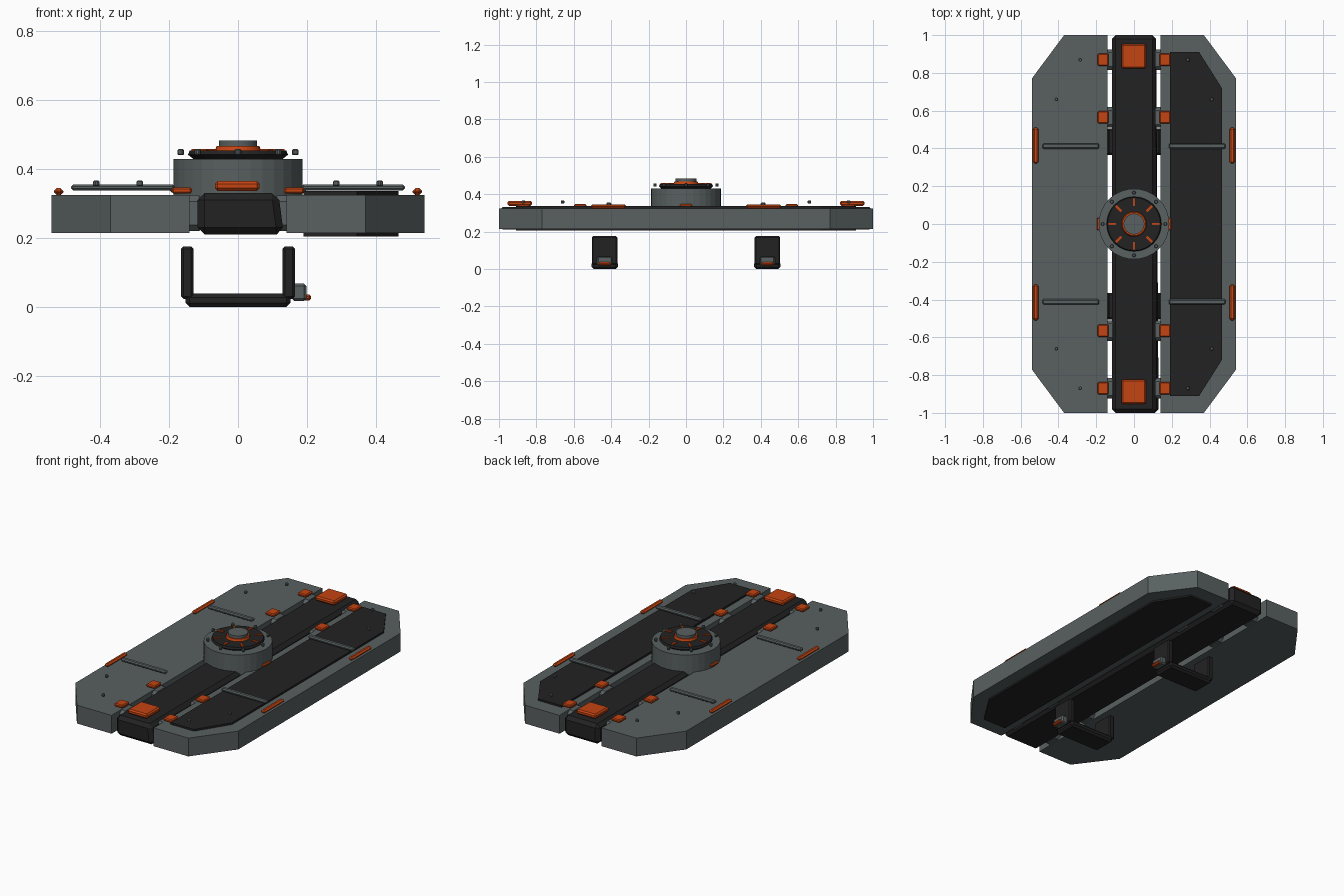
import bpy, bmesh, math
from mathutils import Matrix

cube = bpy.data.objects.get("Cube")
if cube:
    bpy.data.objects.remove(cube, do_unlink=True)


def material(name, rgb):
    m = bpy.data.materials.new(name)
    m.use_nodes = True
    m.diffuse_color = (*rgb, 1)
    m.node_tree.nodes["Principled BSDF"].inputs["Base Color"].default_value = (*rgb, 1)
    return m


GREY = material("slate grey", (0.1, 0.118, 0.118))
BLACK = material("matt black", (0.016, 0.016, 0.016))
ORANGE = material("safety orange", (0.56, 0.058, 0.006))


def finish(name, bm, mat, bevel=0, segments=1):
    bmesh.ops.recalc_face_normals(bm, faces=bm.faces)
    mesh = bpy.data.meshes.new(name)
    bm.to_mesh(mesh)
    bm.free()
    mesh.materials.append(mat)
    ob = bpy.data.objects.new(name, mesh)
    bpy.context.collection.objects.link(ob)
    if bevel:
        mod = ob.modifiers.new("Bevel", "BEVEL")
        mod.width = bevel
        mod.segments = segments
        mod.limit_method = "ANGLE"
    return ob


def box(name, centre, size, mat, bevel=0, turn=0):
    bm = bmesh.new()
    bmesh.ops.create_cube(bm, size=1)
    bmesh.ops.scale(bm, vec=size, verts=bm.verts)
    bm.transform(Matrix.Translation(centre) @ Matrix.Rotation(turn, 4, "Z"))
    return finish(name, bm, mat, bevel)


def disc(name, x, y, z0, z1, r0, r1, mat, sides=32, bevel=0):
    bm = bmesh.new()
    bmesh.ops.create_cone(bm, cap_ends=True, segments=sides, radius1=r0, radius2=r1,
                          depth=z1 - z0)
    bm.transform(Matrix.Translation((x, y, (z0 + z1) / 2)))
    return finish(name, bm, mat, bevel)


def slab(name, outline, z0, z1, mat, bevel=0):
    bm = bmesh.new()
    face = bm.faces.new([bm.verts.new((x, y, z0)) for x, y in outline])
    out = bmesh.ops.extrude_face_region(bm, geom=[face])
    top = [v for v in out["geom"] if isinstance(v, bmesh.types.BMVert)]
    bmesh.ops.translate(bm, vec=(0, 0, z1 - z0), verts=top)
    return finish(name, bm, mat, bevel)


def cut_corners(side, inner, outer, length, corner_x, corner_y):
    half = [(inner, length), (corner_x, length), (outer, corner_y)]
    pts = half + [(x, -y) for x, y in reversed(half)]
    return [(side * x, y) for x, y in pts]


# Central spine, with its lower front edge pushed slightly outward
bm = bmesh.new()
bmesh.ops.create_cube(bm, size=1)
bmesh.ops.scale(bm, vec=(0.234, 2, 0.12), verts=bm.verts)
bmesh.ops.translate(bm, vec=(0, 0, 0.271), verts=bm.verts)
for v in bm.verts:
    if v.co.x > 0 and v.co.y < 0 and v.co.z < 0.27:
        v.co.x += 0.016
finish("spine", bm, BLACK, 0.02)

# Side panels and the dark inlay through the left one
for side, word in ((1, "left"), (-1, "right")):
    slab(word + "_panel", cut_corners(side, 0.14, 0.541, 1, 0.37, 0.77), 0.215, 0.325, GREY)
slab("left_inlay", cut_corners(1, 0.19, 0.465, 0.91, 0.345, 0.72), 0.205, 0.336, BLACK)

# Fittings repeated on both sides and both ends
for side, word in ((1, "left"), (-1, "right")):
    for end, place in ((1, "rear"), (-1, "front")):
        tag = f"{word}_{place}_"
        box(tag + "rib", (side * 0.334, end * 0.412, 0.347), (0.3, 0.028, 0.018), GREY, 0.006)
        box(tag + "edge_strip", (side * 0.52, end * 0.415, 0.335), (0.028, 0.19, 0.02),
            ORANGE, 0.0085)
        for y in (0.87, 0.565):
            box(tag + "hinge", (side * 0.127, end * y, 0.272), (0.064, 0.11, 0.104), GREY, 0.018)
            box(tag + "hinge_cap", (side * 0.163, end * y, 0.338), (0.058, 0.066, 0.018),
                ORANGE, 0.005)
        for x, y in ((0.285, 0.87), (0.411, 0.66)):
            disc(tag + "panel_bolt", side * x, end * y, 0.351, 0.367, 0.01, 0.01, GREY, 10, 0.003)

# End latches and hanging brackets
for end, place in ((1, "rear"), (-1, "front")):
    box(place + "_latch", (-0.002, end * 0.889, 0.351), (0.13, 0.13, 0.028), ORANGE, 0.008)
    y = end * 0.435
    for side, word in ((1, "left"), (-1, "right")):
        box(f"{place}_bracket_{word}_arm", (side * 0.147, y, 0.1), (0.036, 0.136, 0.152),
            BLACK, 0.007)
    box(place + "_bracket_base", (0, y, 0.02), (0.304, 0.142, 0.04), BLACK, 0.012)
    box(place + "_buckle", (0.177, y, 0.043), (0.042, 0.08, 0.05), GREY, 0.007)
    box(place + "_buckle_tab", (0.2, y, 0.028), (0.024, 0.064, 0.018), ORANGE, 0.006)

# Central round hub
disc("hub_drum", 0, 0, 0.3, 0.43, 0.187, 0.187, GREY)
disc("hub_step", 0, 0, 0.43, 0.442, 0.13, 0.145, BLACK)
disc("hub_plate", 0, 0, 0.442, 0.454, 0.145, 0.14, BLACK)
disc("hub_ring", 0, 0, 0.45, 0.467, 0.068, 0.062, ORANGE)
disc("hub_cap", 0, 0, 0.46, 0.483, 0.055, 0.055, GREY)
for side, word in ((1, "left"), (-1, "right")):
    box(word + "_hub_tab", (side * 0.185, 0, 0.34), (0.024, 0.066, 0.016), ORANGE, 0.005)

# Marks and bolts around the hub
for i in range(8):
    a = i * math.tau / 8
    c, s = math.cos(a), math.sin(a)
    box("hub_mark", (c * 0.115, s * 0.115, 0.455), (0.04, 0.012, 0.008), ORANGE, 0, a)
    disc("hub_bolt", c * 0.166, s * 0.166, 0.441, 0.458, 0.01, 0.01, GREY, 10, 0.003)
